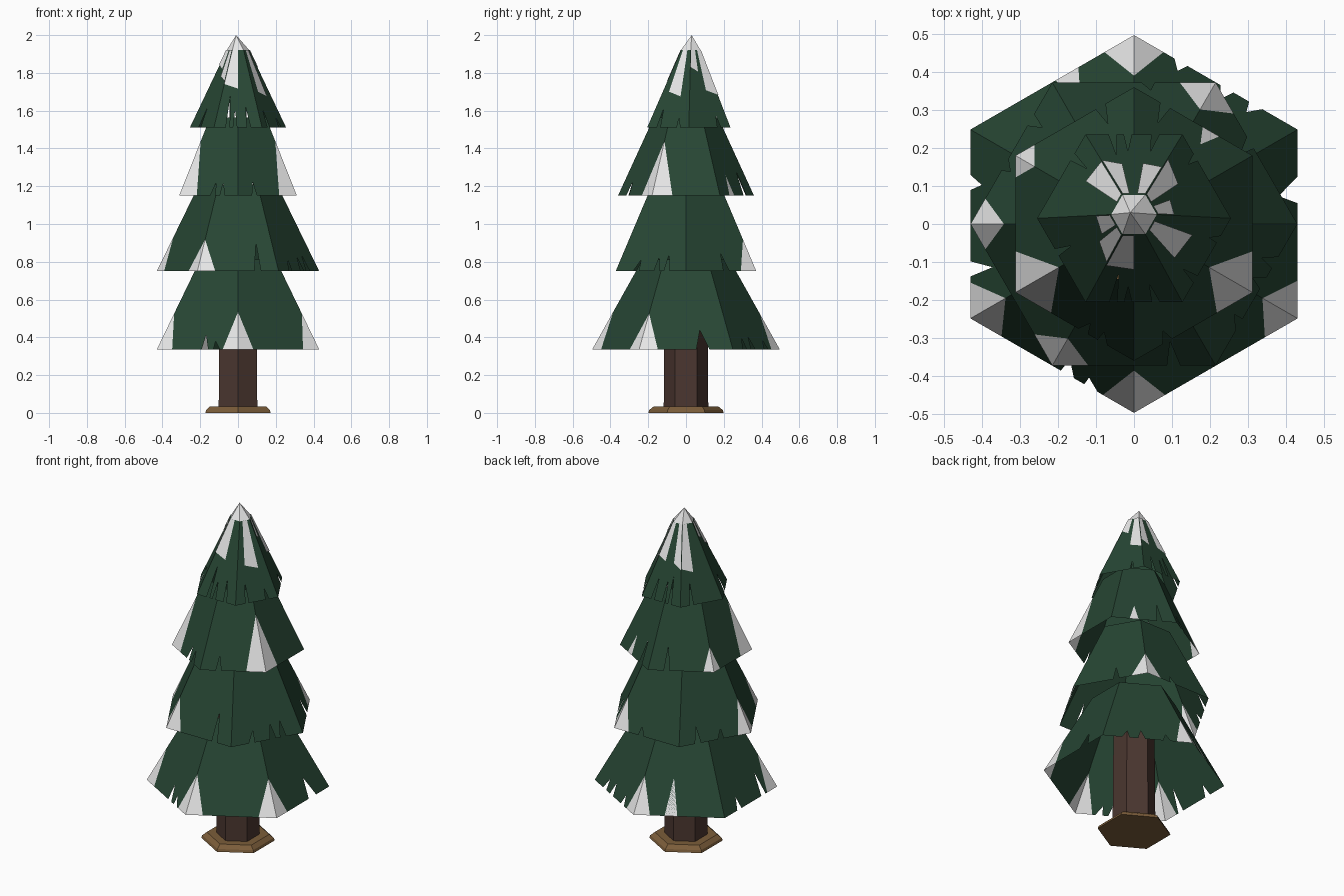
import bpy, bmesh, math, random
from mathutils import Vector

random.seed(7)
cube = bpy.data.objects.get("Cube")
if cube:
    bpy.data.objects.remove(cube)


def material(name, rgb):
    m = bpy.data.materials.new(name)
    m.use_nodes = True
    m.diffuse_color = (*rgb, 1)
    m.node_tree.nodes["Principled BSDF"].inputs["Base Color"].default_value = (*rgb, 1)
    return m


GREEN = material("needle_green", (0.02, 0.061, 0.034))
SNOW = material("snow_white", (0.8, 0.8, 0.8))
BARK = material("bark_brown", (0.07, 0.037, 0.029))
EARTH = material("base_tan", (0.2, 0.11, 0.042))


def finish(bm, name, mats):
    bmesh.ops.remove_doubles(bm, verts=bm.verts, dist=0.0005)
    mesh = bpy.data.meshes.new(name)
    bm.to_mesh(mesh)
    bm.free()
    for m in mats:
        mesh.materials.append(m)
    obj = bpy.data.objects.new(name, mesh)
    bpy.context.collection.objects.link(obj)
    return obj


def hex_ring(r, z, start, cy=0):
    angles = [math.radians(start + 60 * k) for k in range(6)]
    return [Vector((r * math.cos(a), r * math.sin(a) + cy, z)) for a in angles]


def side_point(low, high, k, t, v):
    """Point on side k of a tier: t runs along the side, v up the slope."""
    n = (k + 1) % 6
    return low[k].lerp(low[n], t).lerp(high[k].lerp(high[n], t), v)


def add_face(bm, points, index=0):
    face = bm.faces.new([bm.verts.new(p) for p in points])
    face.material_index = index
    return face


def tier(name, low, high, tips, marks, top=1.15):
    """Open six-sided skirt with V cuts; tips are snowy corners {corner: (width, height)},
    marks are fixed cuts or snowy teeth (side, t, half width, height, snowy)."""
    bm = bmesh.new()
    for k in range(6):
        def at(t, v):
            return side_point(low, high, k, t, v)
        wl, hl = tips.get(k, (0, 0))
        wr, hr = tips.get((k + 1) % 6, (0, 0))
        cuts = [m[1:] for m in marks if m[0] == k]
        # random gaps between branches, kept clear of the snow
        for t in (0.27, 0.42, 0.58, 0.73):
            t += random.uniform(-0.02, 0.02)
            depth = random.uniform(0.1, 0.42)
            free = all(abs(t - c[0]) > c[2 - 1] + 0.05 for c in cuts)
            if free and wl < t - 0.06 and t + 0.06 < 1 - wr and random.random() < 0.6:
                cuts.append((t, 0.04, depth, False))
        outline = [(0, hl), (wl, 0)] if wl else [(0, 0)]
        for t, half, depth, snowy in sorted(cuts):
            lean = 0 if snowy else random.uniform(-0.03, 0.03)
            notch = [(t - half, 0), (t + lean, depth), (t + half, 0)]
            outline += notch
            if snowy:
                add_face(bm, [at(*notch[i]) for i in (0, 2, 1)], 1)
        outline += [(1 - wr, 0), (1, hr)] if wr else [(1, 0)]
        outline += [(1, top), (0, top)]
        add_face(bm, [at(*p) for p in outline])
        # snowy corner halves
        if wl:
            add_face(bm, [at(0, 0), at(wl, 0), at(0, hl)], 1)
        if wr:
            add_face(bm, [at(1 - wr, 0), at(1, 0), at(1, hr)], 1)
    bmesh.ops.triangulate(bm, faces=[f for f in bm.faces if len(f.verts) > 4])
    return finish(bm, name, [GREEN, SNOW])


def prism(name, rings, mat):
    """Closed solid through a stack of rings."""
    bm = bmesh.new()
    add_face(bm, rings[0][::-1])
    add_face(bm, rings[-1])
    for low, high in zip(rings, rings[1:]):
        for k in range(6):
            n = (k + 1) % 6
            add_face(bm, [low[k], low[n], high[n], high[k]])
    return finish(bm, name, [mat])


# Trunk and its base plate
prism("base_plate", [hex_ring(0.2, 0, -90), hex_ring(0.195, 0.015, -90),
                     hex_ring(0.17, 0.035, -90)], EARTH)
prism("trunk", [hex_ring(0.118, 0.03, -90), hex_ring(0.112, 0.75, -90)], BARK)

# Branch tiers, lowest first
tier("lowest_branches", hex_ring(0.497, 0.335, -90), hex_ring(0.265, 0.75, -90),
     {0: (0.19, 0.48), 1: (0.2, 0.46), 3: (0.18, 0.46), 5: (0.19, 0.46)},
     [(0, 0.5, 0.07, 0.48, False), (1, 0.68, 0.07, 0.25, False),
      (3, 0.27, 0.07, 0.4, False), (3, 0.41, 0.07, 0.45, True)])
tier("lower_branches", hex_ring(0.43, 0.75, -120), hex_ring(0.235, 1.15, -120),
     {0: (0.22, 0.42), 3: (0.22, 0.42), 5: (0.18, 0.45)}, [])
tier("upper_branches", hex_ring(0.36, 1.15, -90), hex_ring(0.195, 1.51, -90),
     {1: (0.3, 0.8), 4: (0.16, 0.35), 5: (0.3, 0.8)},
     [(2, 0.35, 0.07, 0.3, True)])
crown_low = hex_ring(0.255, 1.51, 0, 0.015)
crown_high = hex_ring(0.06, 1.92, 0, 0.025)
tier("crown_branches", crown_low, crown_high, {}, [], 1)

# Snow cap with its point and drips down the crown
bm = bmesh.new()
peak = Vector((-0.01, 0.03, 2.0))
for k in range(6):
    add_face(bm, [crown_high[k], crown_high[(k + 1) % 6], peak])

DRIPS = [  # side, then start, end and depth of each drip
    (0, 0.6, 1.0, 0.42), (1, 0.0, 0.35, 0.5), (1, 0.7, 1.0, 0.45),
    (2, 0.0, 0.4, 0.4), (3, 0.0, 0.5, 0.75), (3, 0.6, 1.0, 0.6),
    (4, 0.0, 0.5, 0.5), (5, 0.25, 0.7, 0.4), (0, 0.0, 0.4, 0.72)]
for k, t0, t1, v in DRIPS:
    corners = [(t0, v + 0.06), (t1, v), (t1, 1), (t0, 1)]
    pts = [side_point(crown_low, crown_high, k, *c) for c in corners]
    normal = (pts[1] - pts[0]).cross(pts[3] - pts[0]).normalized()
    add_face(bm, [p + normal * 0.004 for p in pts])
finish(bm, "snow_cap", [SNOW])
